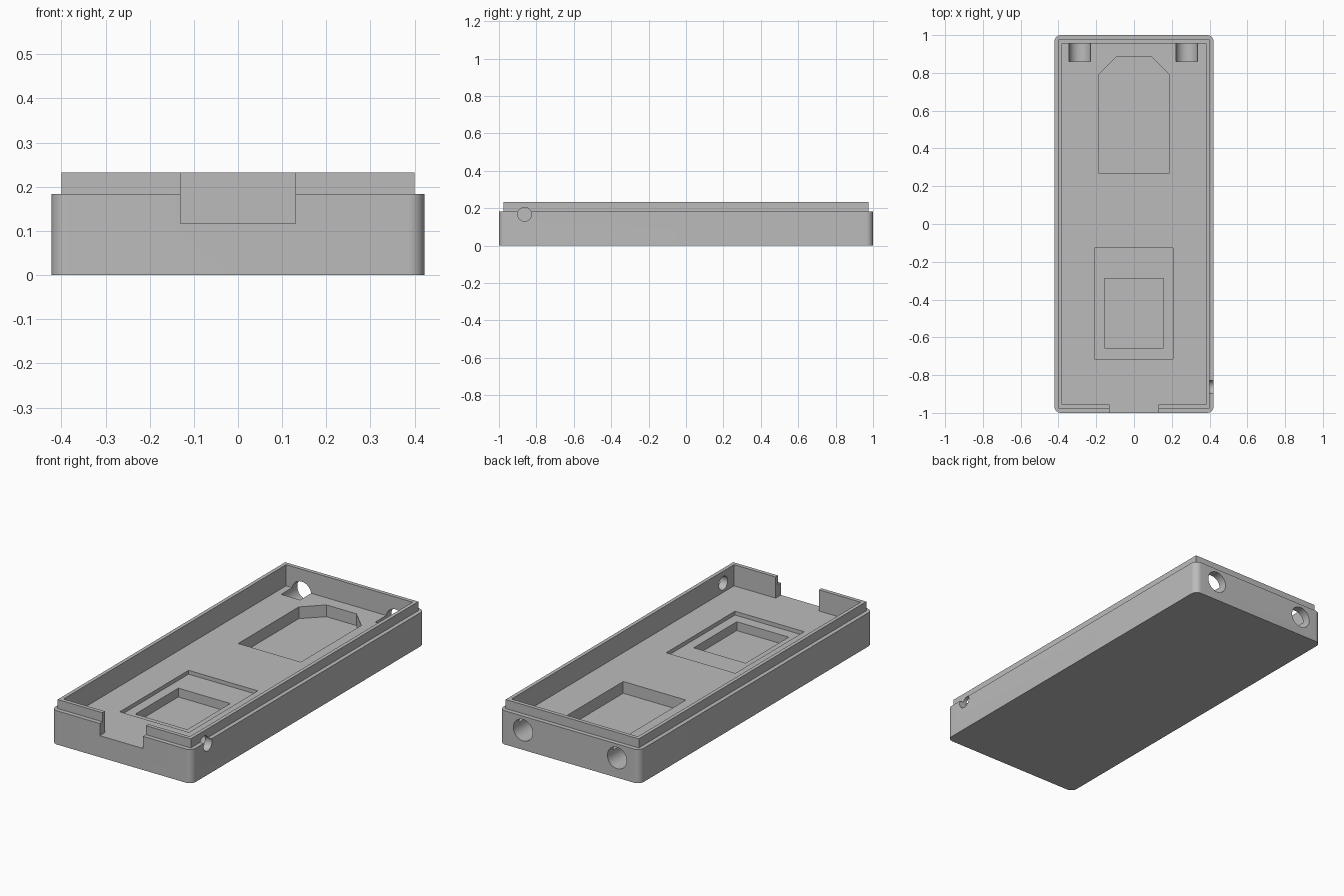
import bpy
import bmesh
import math
from mathutils import Matrix

cube = bpy.data.objects.get("Cube")
if cube:
    bpy.data.objects.remove(cube, do_unlink=True)

FLOOR, SHOULDER, TOP = 0.117, 0.183, 0.232
OVER = 0.4  # cutters end well above the rim

grey = bpy.data.materials.new("plain grey")
grey.use_nodes = True
colour = (0.5, 0.5, 0.5, 1)
grey.diffuse_color = colour
grey.node_tree.nodes["Principled BSDF"].inputs["Base Color"].default_value = colour


def add_object(name, bm):
    bmesh.ops.recalc_face_normals(bm, faces=bm.faces)
    mesh = bpy.data.meshes.new(name)
    bm.to_mesh(mesh)
    bm.free()
    mesh.materials.append(grey)
    obj = bpy.data.objects.new(name, mesh)
    bpy.context.collection.objects.link(obj)
    return obj


def prism(name, outline, z0, z1):
    """Extrude a flat outline from z0 up to z1."""
    bm = bmesh.new()
    face = bm.faces.new([bm.verts.new((x, y, z0)) for x, y in outline])
    top = bmesh.ops.extrude_face_region(bm, geom=[face])["geom"]
    verts = [v for v in top if isinstance(v, bmesh.types.BMVert)]
    bmesh.ops.translate(bm, verts=verts, vec=(0, 0, z1 - z0))
    return add_object(name, bm)


def rect(x0, x1, y0, y1):
    return [(x0, y0), (x1, y0), (x1, y1), (x0, y1)]


def rounded_rect(hx, hy, r, steps=10):
    points = []
    for k, (sx, sy) in enumerate([(1, 1), (-1, 1), (-1, -1), (1, -1)]):
        for i in range(steps + 1):
            a = (k + i / steps) * math.pi / 2
            points.append((sx * (hx - r) + r * math.cos(a),
                           sy * (hy - r) + r * math.sin(a)))
    return points


def rod(name, radius, length, centre, axis):
    bm = bmesh.new()
    turn = Matrix.Rotation(math.pi / 2, 4, axis)
    bmesh.ops.create_cone(bm, cap_ends=True, segments=48, radius1=radius,
                          radius2=radius, depth=length,
                          matrix=Matrix.Translation(centre) @ turn)
    return add_object(name, bm)


def combine(target, other, operation):
    mod = target.modifiers.new(operation.title(), 'BOOLEAN')
    mod.operation, mod.solver, mod.object = operation, 'EXACT', other
    bpy.ops.object.select_all(action='DESELECT')
    bpy.context.view_layer.objects.active = target
    target.select_set(True)
    bpy.ops.object.modifier_apply(modifier=mod.name)
    bpy.data.objects.remove(other, do_unlink=True)


# Outer body with rounded upright corners, and the narrower raised lip
tray = prism("case_tray", rounded_rect(0.422, 1.0, 0.036), 0, SHOULDER)
lip = prism("lip", rect(-0.4, 0.4, -0.976, 0.976), 0.03, TOP)
combine(tray, lip, 'UNION')

# Main cavity, opening through the front wall as a notch
hx, hy, notch = 0.38, 0.955, 0.13
cavity = [(-notch, -1.1), (notch, -1.1), (notch, -hy), (hx, -hy),
          (hx, hy), (-hx, hy), (-hx, -hy), (-notch, -hy)]
combine(tray, prism("cavity", cavity, FLOOR, OVER), 'DIFFERENCE')

# Rear pocket with two clipped corners
rear_pocket = [(-0.188, 0.27), (0.188, 0.27), (0.188, 0.79),
               (0.09, 0.887), (-0.09, 0.887), (-0.188, 0.79)]
combine(tray, prism("rear_pocket", rear_pocket, 0.053, OVER), 'DIFFERENCE')

# Stepped front pocket
for outline, depth in [(rect(-0.209, 0.207, -0.716, -0.126), 0.096),
                       (rect(-0.157, 0.155, -0.657, -0.288), 0.048)]:
    combine(tray, prism("front_pocket", outline, depth, OVER), 'DIFFERENCE')

# Two round ports in the back wall, running a little into the floor
for x in (-0.286, 0.279):
    combine(tray, rod("port", 0.058, 0.3, (x, 1.01, 0.107), 'X'), 'DIFFERENCE')

# Small round hole in the right-hand wall
combine(tray, rod("side_hole", 0.037, 0.2, (0.42, -0.863, 0.167), 'Y'), 'DIFFERENCE')

bpy.ops.object.shade_smooth_by_angle(angle=math.radians(30))
